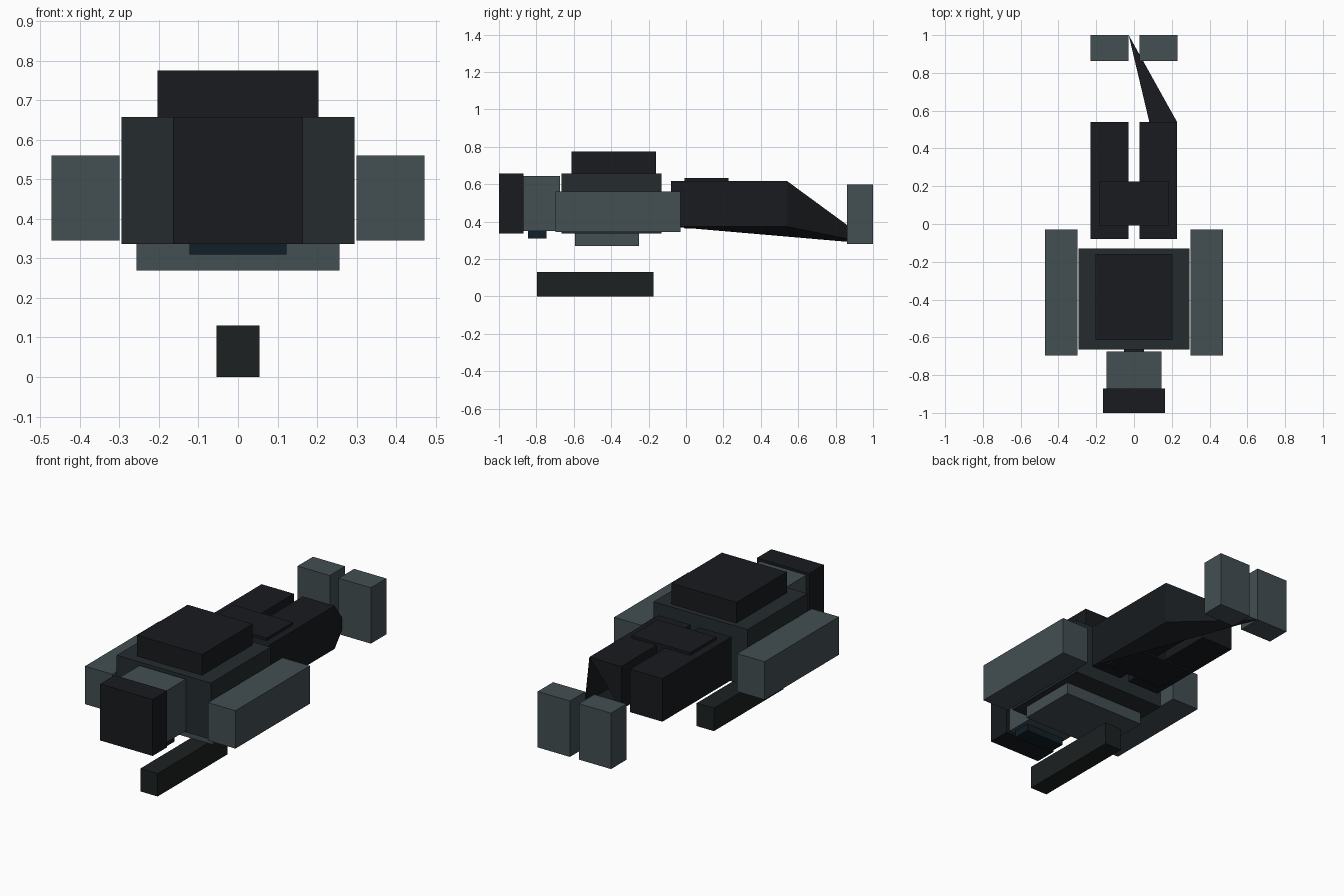
import bpy, bmesh

if "Cube" in bpy.data.objects:
    bpy.data.objects.remove(bpy.data.objects["Cube"])


def material(name, r, g, b):
    m = bpy.data.materials.new(name)
    m.diffuse_color = (r, g, b, 1)
    m.use_nodes = True
    m.node_tree.nodes["Principled BSDF"].inputs["Base Color"].default_value = m.diffuse_color
    return m


STEEL = material("steel_grey", 0.056, 0.077, 0.085)
HULL = material("hull_grey", 0.018, 0.025, 0.028)
DARK = material("dark_grey", 0.009, 0.011, 0.013)
GUN = material("gun_grey", 0.012, 0.015, 0.015)
TEAL = material("dark_teal", 0.005, 0.014, 0.019)


def finish(bm, name, mat):
    mesh = bpy.data.meshes.new(name)
    bm.to_mesh(mesh)
    bm.free()
    mesh.materials.append(mat)
    obj = bpy.data.objects.new(name, mesh)
    bpy.context.collection.objects.link(obj)
    return obj


def box(name, x, y, z, mat):
    bm = bmesh.new()
    bmesh.ops.create_cube(bm, size=1)
    for v in bm.verts:
        v.co = [lo + (hi - lo) * (c + 0.5) for c, (lo, hi) in zip(v.co, (x, y, z))]
    return finish(bm, name, mat)


def centred(name, half, y, z, mat):
    return box(name, (-half, half), y, z, mat)


def pair(name, x, y, z, mat):
    box("right_" + name, x, y, z, mat)
    box("left_" + name, (-x[1], -x[0]), y, z, mat)


# Main hull, stacked blocks
centred("hull", 0.295, (-0.665, -0.13), (0.337, 0.657), HULL)
centred("top_block", 0.204, (-0.613, -0.16), (0.657, 0.775), DARK)
centred("belly_block", 0.257, (-0.593, -0.25), (0.27, 0.337), STEEL)

# Front section
centred("nose_block", 0.165, (-1.0, -0.87), (0.337, 0.657), DARK)
centred("neck_block", 0.145, (-0.997, -0.675), (0.35, 0.643), STEEL)
centred("chin_block", 0.123, (-0.845, -0.745), (0.31, 0.35), TEAL)

# Hanging barrel
centred("barrel", 0.054, (-0.797, -0.173), (0.0, 0.13), GUN)

# Side pods, rear feet and hip
pair("side_pod", (0.30, 0.472), (-0.697, -0.03), (0.345, 0.56), STEEL)
pair("foot", (0.028, 0.23), (0.862, 1.0), (0.28, 0.597), STEEL)
centred("hip_block", 0.185, (-0.008, 0.226), (0.364, 0.632), DARK)

# Rear legs: left is a plain box, right has two facets stretched to the left foot
box("left_leg", (-0.23, -0.028), (-0.08, 0.54), (0.373, 0.617), DARK)

bm = bmesh.new()
c = [bm.verts.new((x, y, z)) for x in (0.028, 0.228)
     for y in (-0.08, 0.54) for z in (0.373, 0.617)]
tip = bm.verts.new((-0.028, 1.0, 0.28))
for quad in ((0, 1, 3, 2), (4, 6, 7, 5), (0, 4, 5, 1), (1, 5, 7, 3)):
    bm.faces.new([c[i] for i in quad])
bm.faces.new((c[0], c[2], c[4]))
bm.faces.new((c[2], c[3], c[7]))
bm.faces.new((c[4], tip, c[6]))
bm.faces.new((c[7], c[6], tip))
finish(bm, "right_leg", DARK)
